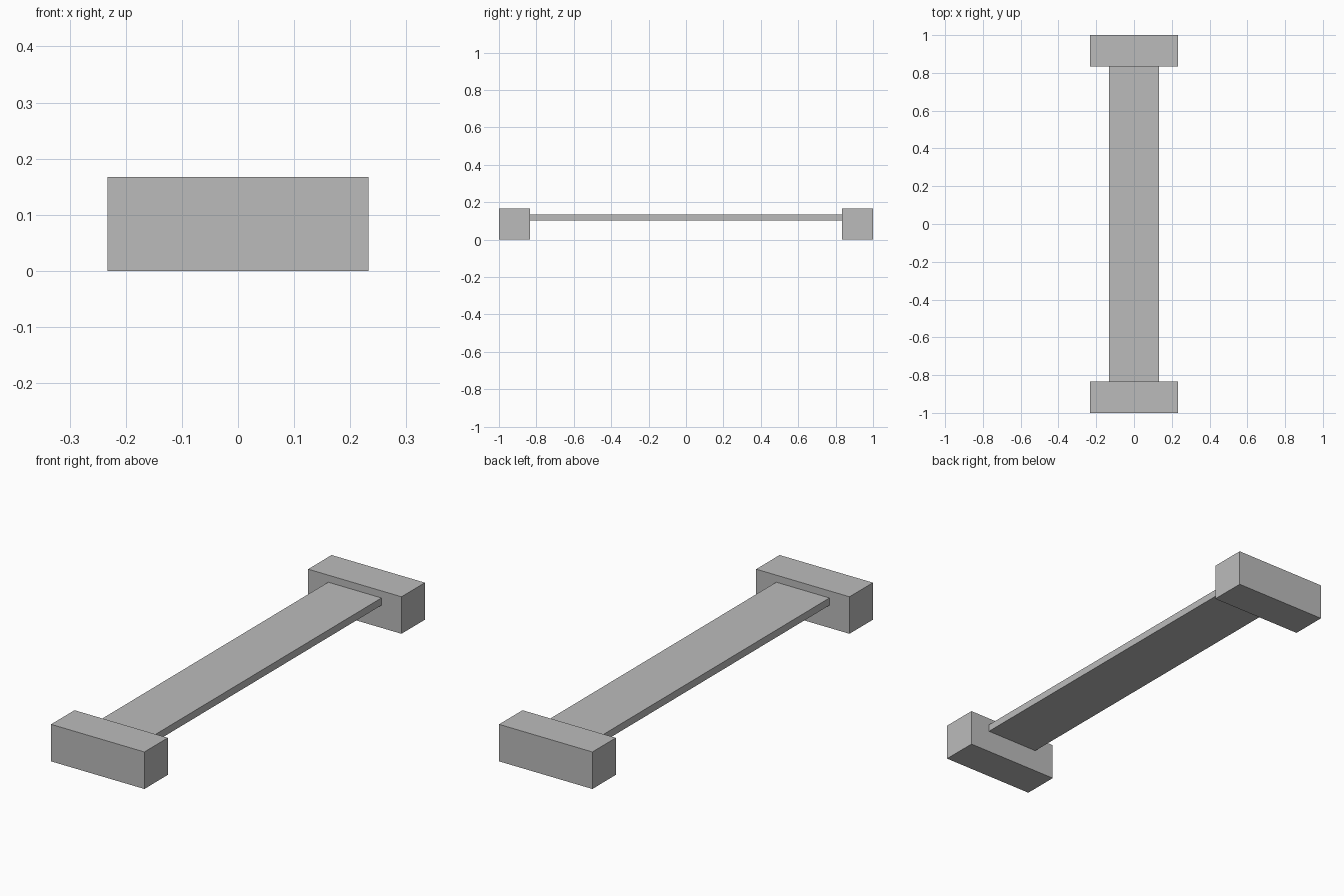
import bpy

# Remove the default cube
default = bpy.data.objects.get("Cube")
if default:
    bpy.data.objects.remove(default, do_unlink=True)

# Single plain grey
GREY = (0.5, 0.5, 0.5, 1.0)
grey = bpy.data.materials.new("plain_grey")
grey.use_nodes = True
grey.diffuse_color = GREY
grey.node_tree.nodes["Principled BSDF"].inputs["Base Color"].default_value = GREY


def box(name, low, high):
    """Add a flat-sided box spanning two opposite corners."""
    center = [(a + b) / 2 for a, b in zip(low, high)]
    bpy.ops.mesh.primitive_cube_add(size=1, location=center)
    obj = bpy.context.object
    obj.name = name
    obj.scale = [b - a for a, b in zip(low, high)]
    bpy.ops.object.transform_apply(location=False, rotation=False, scale=True)
    obj.data.materials.append(grey)
    return obj


END_HALF_WIDTH, END_HEIGHT = 0.233, 0.167
INNER_Y, OUTER_Y = 0.833, 1.0
PLANK_HALF_WIDTH, PLANK_BOTTOM, PLANK_TOP = 0.133, 0.102, 0.135

# End blocks
box("front_block", (-END_HALF_WIDTH, -OUTER_Y, 0), (END_HALF_WIDTH, -INNER_Y, END_HEIGHT))
box("back_block", (-END_HALF_WIDTH, INNER_Y, 0), (END_HALF_WIDTH, OUTER_Y, END_HEIGHT))

# Thin plank spanning between the blocks
box("plank", (-PLANK_HALF_WIDTH, -INNER_Y, PLANK_BOTTOM), (PLANK_HALF_WIDTH, INNER_Y, PLANK_TOP))
